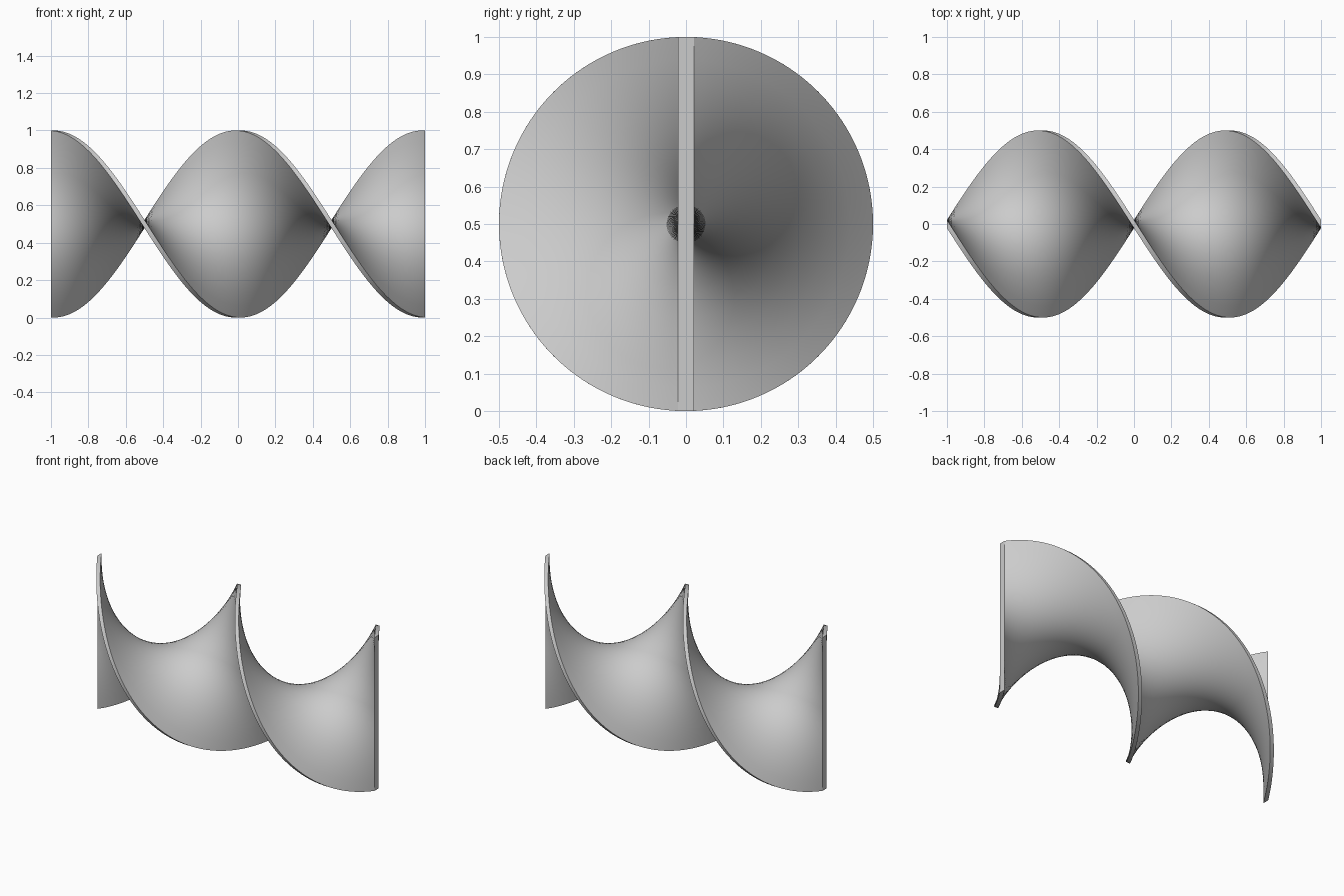
import bpy, bmesh, math
from mathutils import Matrix

if "Cube" in bpy.data.objects:
    bpy.data.objects.remove(bpy.data.objects["Cube"])

LENGTH, WIDTH, THICK = 2.0, 1.0, 0.044
STEPS, ACROSS = 128, 16

bm = bmesh.new()

# cross-section: thin upright strip, subdivided across its width
half_t = THICK / 2
half_w = math.sqrt((WIDTH / 2) ** 2 - half_t ** 2)
heights = [half_w * (1 - 2 * i / ACROSS) for i in range(ACROSS + 1)]
section = ([(half_t, h) for h in heights[:-1]] + [(half_t, -half_w)]
           + [(-half_t, h) for h in reversed(heights)])
# slightly crowned rims so the strip fills the full round envelope
section = section[:ACROSS + 1] + [(0, -WIDTH / 2)] + section[ACROSS + 1:] + [(0, WIDTH / 2)]

# sweep along x with one full turn
rings = []
for i in range(STEPS + 1):
    t = i / STEPS
    a = 2 * math.pi * t
    c, s = math.cos(a), math.sin(a)
    rings.append([bm.verts.new((LENGTH * (t - 0.5), y * c - z * s, WIDTH / 2 + y * s + z * c))
                  for y, z in section])

n = len(section)
for r0, r1 in zip(rings, rings[1:]):
    for j in range(n):
        k = (j + 1) % n
        bm.faces.new((r0[j], r0[k], r1[k], r1[j]))

# flat ends
bm.faces.new(rings[0])
bm.faces.new(rings[-1])
bmesh.ops.recalc_face_normals(bm, faces=bm.faces)

mesh = bpy.data.meshes.new("twisted_strip")
bm.to_mesh(mesh)
bm.free()
strip = bpy.data.objects.new("twisted_strip", mesh)
bpy.context.collection.objects.link(strip)
bpy.context.view_layer.objects.active = strip
strip.select_set(True)
bpy.ops.object.shade_smooth_by_angle(angle=math.radians(25))
